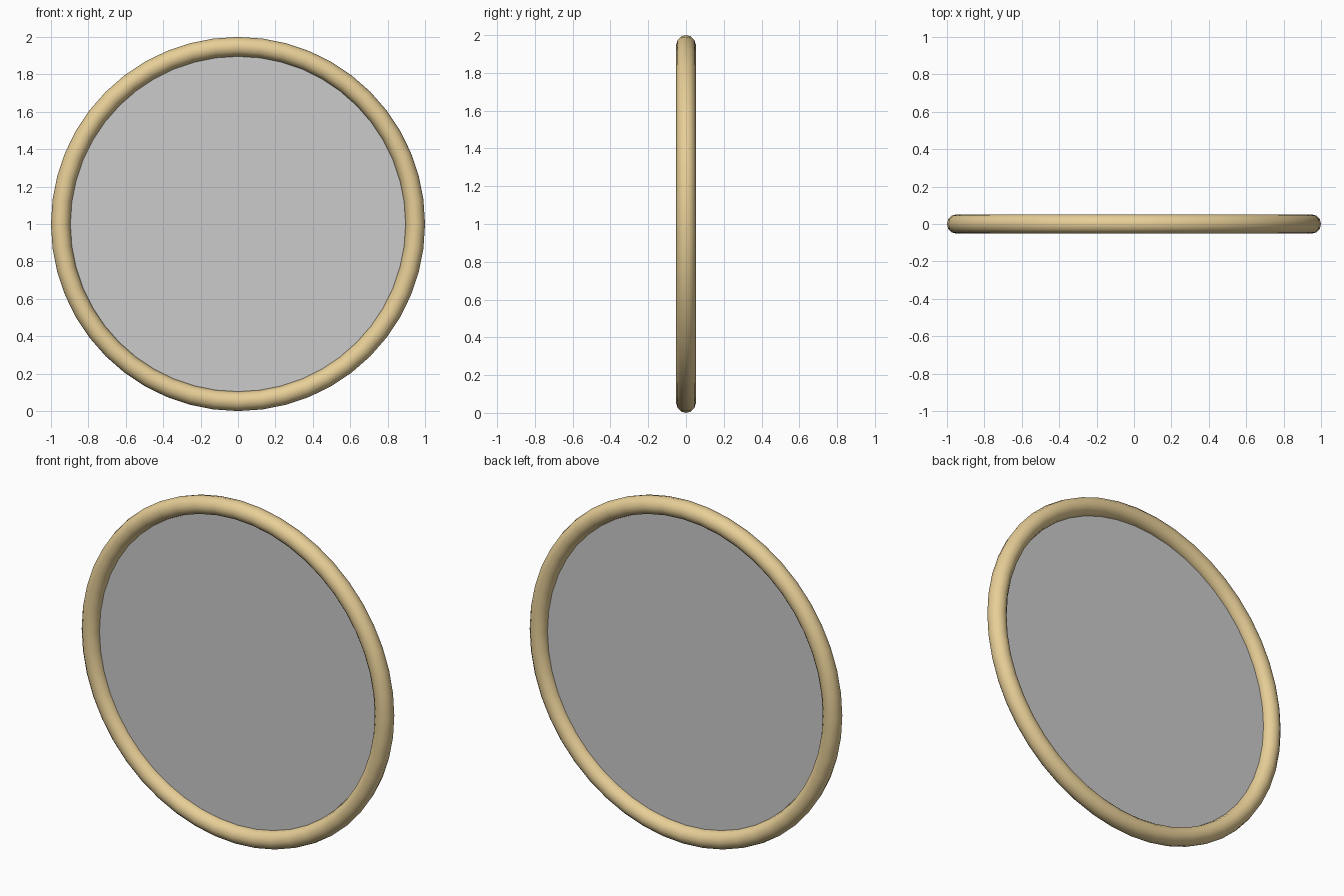
import bpy, math

if "Cube" in bpy.data.objects:
    bpy.data.objects.remove(bpy.data.objects["Cube"])

UPRIGHT = (math.pi / 2, 0, 0)
CENTRE = (0, 0, 1)

# Round tube frame
bpy.ops.mesh.primitive_torus_add(major_segments=48, minor_segments=12,
                                 major_radius=0.948, minor_radius=0.052,
                                 location=CENTRE, rotation=UPRIGHT)
frame = bpy.context.object
frame.name = "round_frame"
bpy.ops.object.shade_smooth()
wood = bpy.data.materials.new("pale_wood")
wood.diffuse_color = (0.80, 0.62, 0.31, 1)
wood.use_nodes = True
wood.node_tree.nodes["Principled BSDF"].inputs["Base Color"].default_value = wood.diffuse_color
frame.data.materials.append(wood)

# Flat mirror panel set in the middle of the frame
bpy.ops.mesh.primitive_circle_add(vertices=48, radius=0.948, fill_type='NGON',
                                  location=CENTRE, rotation=UPRIGHT)
bpy.context.object.name = "mirror_panel"
